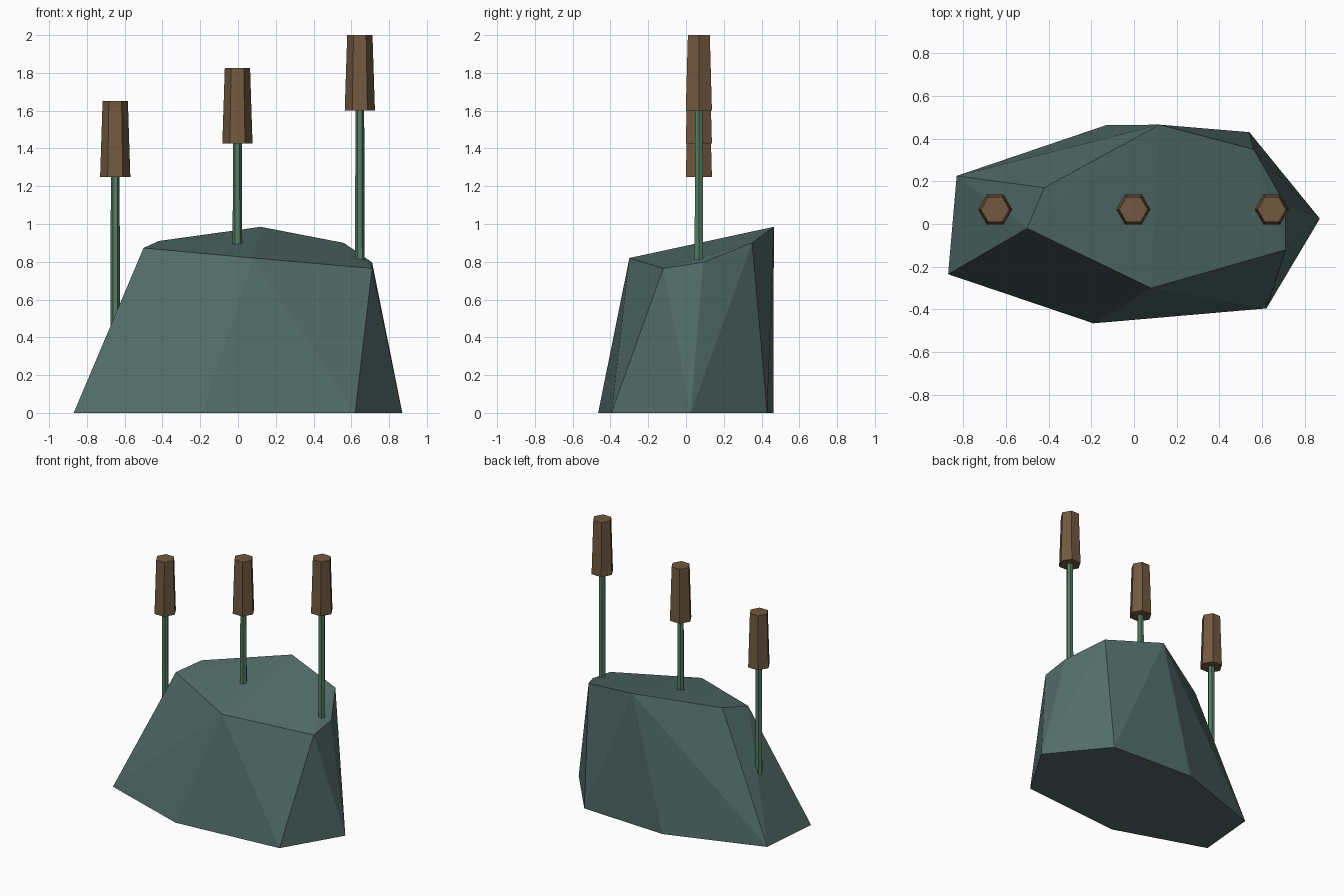
import bpy, bmesh, math
from mathutils import Matrix

if "Cube" in bpy.data.objects:
    bpy.data.objects.remove(bpy.data.objects["Cube"])


def material(name, rgb):
    m = bpy.data.materials.new(name)
    m.diffuse_color = (*rgb, 1)
    m.use_nodes = True
    m.node_tree.nodes["Principled BSDF"].inputs["Base Color"].default_value = m.diffuse_color
    return m


ROCK = material("slate_teal", (0.084, 0.150, 0.138))
STEM = material("reed_green", (0.090, 0.205, 0.125))
HEAD = material("cattail_brown", (0.165, 0.098, 0.050))


def finish(bm, name, mat):
    mesh = bpy.data.meshes.new(name)
    bm.to_mesh(mesh)
    bm.free()
    mesh.materials.append(mat)
    obj = bpy.data.objects.new(name, mesh)
    bpy.context.collection.objects.link(obj)


def hex_prism(name, x, y, z0, z1, r0, r1, mat):
    bm = bmesh.new()
    bmesh.ops.create_cone(bm, cap_ends=True, segments=6, radius1=r0, radius2=r1,
                          depth=z1 - z0,
                          matrix=Matrix.Translation((x, y, (z0 + z1) / 2))
                          @ Matrix.Rotation(math.pi / 6, 4, 'Z'))
    # put the corners on the x axis
    if abs(max(abs(v.co.x - x) for v in bm.verts) - r0) > 1e-4:
        bmesh.ops.rotate(bm, verts=bm.verts, cent=(x, y, 0),
                         matrix=Matrix.Rotation(math.pi / 6, 3, 'Z'))
    finish(bm, name, mat)


# Faceted boulder: hull of a ground outline and a sloping top outline
base = [(-.87, -.235), (-.19, -.465), (.62, -.395), (.87, .025),
        (.54, .43), (-.13, .463), (-.83, .225)]
top = [(-.5, -.02, .873), (.08, -.3, .82), (.71, -.12, .765), (.71, .09, .797),
       (.56, .35, .9), (.12, .465, .985), (-.42, .17, .91)]
bm = bmesh.new()
for p in [(x, y, 0) for x, y in base] + top:
    bm.verts.new(p)
bmesh.ops.convex_hull(bm, input=bm.verts)
bmesh.ops.dissolve_limit(bm, angle_limit=math.radians(1.5), verts=bm.verts, edges=bm.edges)
bmesh.ops.recalc_face_normals(bm, faces=bm.faces)
finish(bm, "boulder", ROCK)

# Three cattails: stem rooted in the boulder, tapered head on top
for side, x, root, head in (("left", -.65, .40, 1.25), ("middle", -.003, .82, 1.425),
                            ("right", .645, .76, 1.6)):
    hex_prism(side + "_stem", x, .068, root, head + .02, .026, .023, STEM)
    hex_prism(side + "_head", x, .068, head, head + .4, .08, .067, HEAD)
